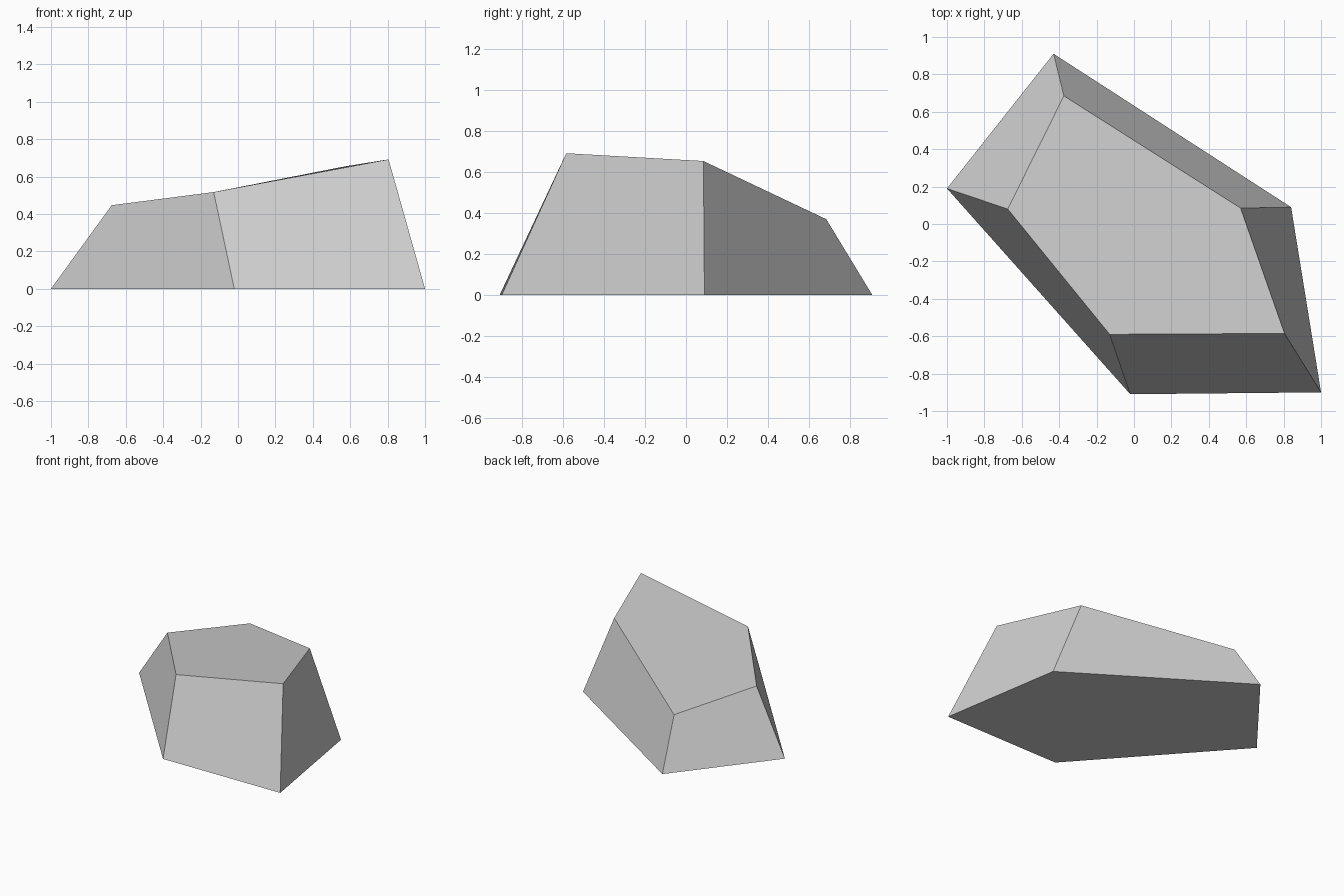
import bpy
import bmesh

if "Cube" in bpy.data.objects:
    bpy.data.objects.remove(bpy.data.objects["Cube"])

# Plain grey stone
grey = bpy.data.materials.new("stone grey")
grey.diffuse_color = (0.6, 0.6, 0.6, 1)
grey.use_nodes = True
grey.node_tree.nodes["Principled BSDF"].inputs["Base Color"].default_value = grey.diffuse_color

# Five-sided footprint and the smaller sloping cap above it
base = [(-1, 0.19, 0), (-0.02, -0.91, 0), (1, -0.90, 0), (0.84, 0.09, 0), (-0.43, 0.91, 0)]
cap = [(-0.675, 0.08, 0.447), (-0.13, -0.59, 0.517), (0.805, -0.585, 0.692),
       (0.57, 0.085, 0.654), (-0.375, 0.685, 0.37)]

bm = bmesh.new()
low = [bm.verts.new(p) for p in base]
high = [bm.verts.new(p) for p in cap]

# Underside, cap and tapering sides
bm.faces.new(low[::-1])
bm.faces.new(high)
for i in range(5):
    j = (i + 1) % 5
    bm.faces.new((low[i], low[j], high[j], high[i]))

mesh = bpy.data.meshes.new("rock")
bm.to_mesh(mesh)
bm.free()
mesh.materials.append(grey)
rock = bpy.data.objects.new("rock", mesh)
bpy.context.collection.objects.link(rock)

# Soft shading within the cap, crisp outer edges
bpy.context.view_layer.objects.active = rock
rock.select_set(True)
bpy.ops.object.shade_smooth_by_angle(angle=0.5)
